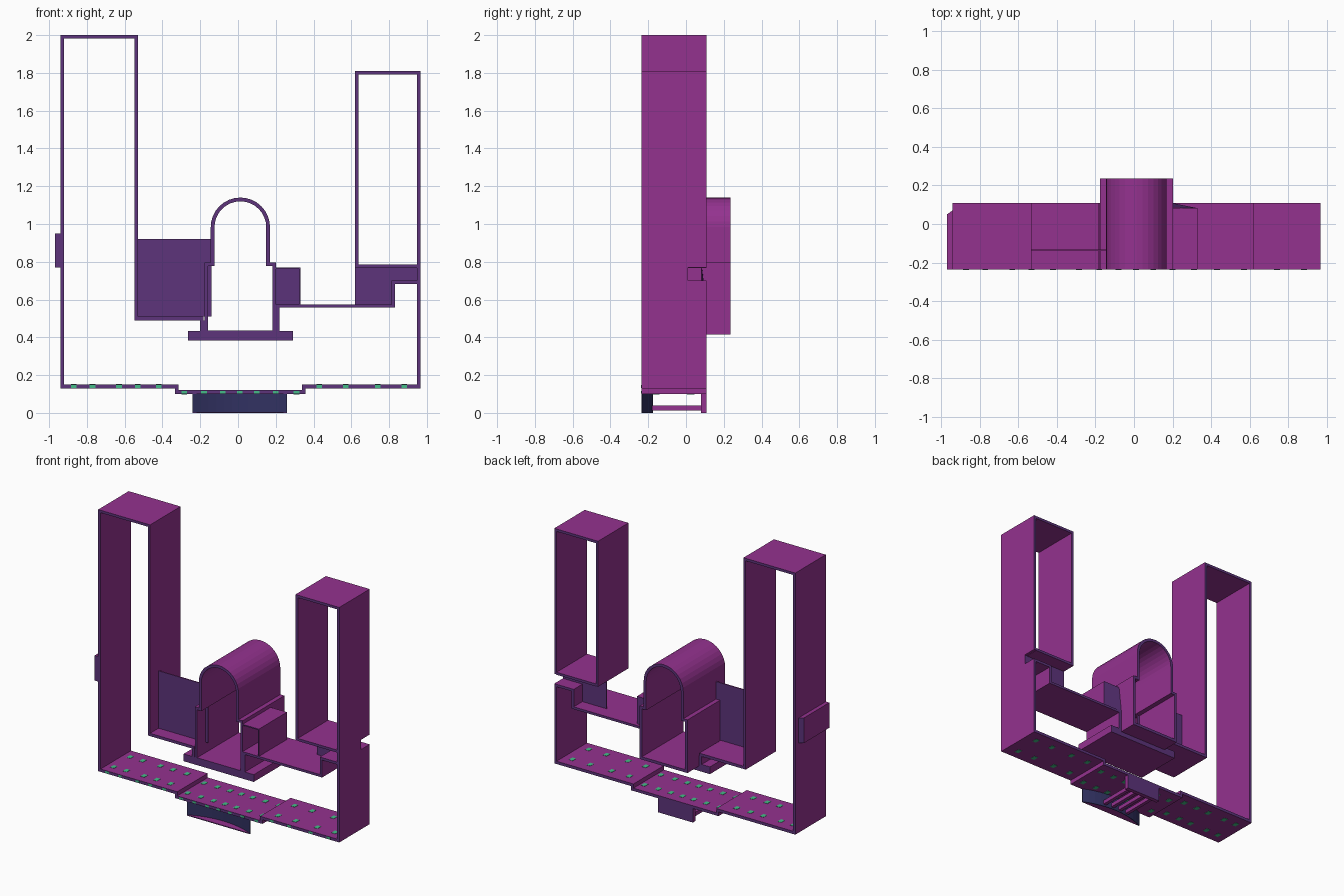
import bpy, bmesh, math

if "Cube" in bpy.data.objects:
    bpy.data.objects.remove(bpy.data.objects["Cube"])

F, B = -0.236, 0.108      # front and back of the main shell
T = 0.018                 # wall thickness


def mat(name, c):
    m = bpy.data.materials.new(name)
    m.diffuse_color = (*c, 1)
    m.use_nodes = True
    m.node_tree.nodes["Principled BSDF"].inputs["Base Color"].default_value = m.diffuse_color
    return m


MAGENTA = mat("magenta", (0.296, 0.032, 0.275))
PURPLE = mat("dark purple", (0.109, 0.033, 0.198))
NAVY = mat("navy", (0.031, 0.031, 0.12))
TEAL = mat("teal green", (0.06, 0.5, 0.25))


def finish(name, bm, mats=None):
    """Faces pointing to front or back are purple, all others magenta."""
    me = bpy.data.meshes.new(name)
    bm.normal_update()
    for m in mats or (MAGENTA, PURPLE):
        me.materials.append(m)
    if not mats:
        for f in bm.faces:
            f.material_index = int(abs(f.normal.y) > 0.7)
    bm.to_mesh(me)
    bm.free()
    ob = bpy.data.objects.new(name, me)
    bpy.context.collection.objects.link(ob)
    return ob


def prism(bm, a, b):
    """Solid between two matching closed loops of points."""
    va = [bm.verts.new(p) for p in a]
    vb = [bm.verts.new(p) for p in b]
    faces = [bm.faces.new(va), bm.faces.new(vb[::-1])]
    n = len(a)
    for i in range(n):
        j = (i + 1) % n
        faces.append(bm.faces.new((va[j], va[i], vb[i], vb[j])))
    bmesh.ops.recalc_face_normals(bm, faces=faces)


def boxes(name, items, mats=None):
    """items: (x0, x1, z0, z1[, y0, y1])"""
    bm = bmesh.new()
    for it in items:
        x0, x1, z0, z1 = it[:4]
        y0, y1 = it[4:] if len(it) > 4 else (F, B)
        rect = ((x0, z0), (x1, z0), (x1, z1), (x0, z1))
        prism(bm, [(x, y0, z) for x, z in rect], [(x, y1, z) for x, z in rect])
    return finish(name, bm, mats)


# Left tower: outer wall, roof, inner wall, side floor
boxes("left_tower", [
    (-0.94, -0.94 + T, 0.13, 2.0),
    (-0.94 + T, -0.53 - T, 2.0 - T, 2.0),
    (-0.53 - T, -0.53, 0.49, 2.0),
])
boxes("left_side_floor", [(-0.53, -0.182, 0.49, 0.51), (-0.2, -0.178, 0.43, 0.49)])
boxes("left_panel", [(-0.53, -0.14, 0.51, 0.92, -0.14, -0.132)])

# Ledge on the outer left wall, with a slanted back end
bm = bmesh.new()
plan = ((-0.968, F), (-0.94, F), (-0.94, 0.07), (-0.968, 0.05))
prism(bm, [(x, y, 0.77) for x, y in plan], [(x, y, 0.95) for x, y in plan])
finish("left_ledge", bm)

# Right tower with a notch in its outer wall
boxes("right_tower", [
    (0.966 - T, 0.966, 0.13, 0.70),
    (0.966 - T, 0.966, 0.70, 0.77, F, 0.01),
    (0.966 - T, 0.966, 0.77, 1.81),
    (0.62 + T, 0.966 - T, 1.81 - T, 1.81),
    (0.62, 0.62 + T, 0.77, 1.81),
    (0.62 + T, 0.966 - T, 0.768, 0.786),
])
boxes("right_side_floor", [
    (0.20, 0.22, 0.43, 0.575),
    (0.22, 0.83, 0.558, 0.575),
    (0.812, 0.83, 0.575, 0.70),
    (0.83, 0.966 - T, 0.682, 0.70),
])
boxes("right_panel", [(0.62, 0.815, 0.575, 0.77, 0.004, 0.01),
                      (0.815, 0.95, 0.70, 0.77, 0.004, 0.01)])

# Open-fronted side box next to the hall
boxes("side_box", [(0.20, 0.33, 0.762, 0.77, F, 0.082),
                   (0.322, 0.33, 0.575, 0.762, F, 0.082)])
bm = bmesh.new()
q = [(0.20, 0.108, 0.575), (0.33, 0.082, 0.575), (0.33, 0.082, 0.765), (0.20, 0.085, 0.765)]
bm.faces.new([bm.verts.new(p) for p in q])
finish("side_box_back", bm)

# Arched hall: closed tube profile, open at both ends
CX, R, ZS, N = 0.0125, 0.157, 0.983, 16


def hall_loop(r, hw, zs, zb):
    pts = [(CX - hw, zb), (CX - hw, zs), (CX - r, zs)]
    pts += [(CX - r * math.cos(math.pi * i / N), ZS + r * math.sin(math.pi * i / N))
            for i in range(N + 1)]
    return pts + [(CX + r, zs), (CX + hw, zs), (CX + hw, zb)]


outer = hall_loop(R, 0.189, 0.795, 0.415)
inner = hall_loop(R - 0.02, 0.171, 0.777, 0.435)
bm = bmesh.new()
rings = [[bm.verts.new((x, y, z)) for x, z in lp]
         for lp, y in ((outer, F), (outer, 0.236), (inner, 0.236), (inner, F))]
n = len(outer)
for k in range(4):
    a, b = rings[k], rings[(k + 1) % 4]
    for i in range(n):
        j = (i + 1) % n
        bm.faces.new((a[i], a[j], b[j], b[i]))
bmesh.ops.recalc_face_normals(bm, faces=bm.faces[:])
finish("arched_hall", bm)
boxes("hall_base", [(-0.265, 0.29, 0.382, 0.434, F, B)])

# Stepped ground floor
boxes("ground_floor", [
    (-0.94 + T, -0.315, 0.13, 0.15),
    (-0.333, -0.315, 0.10, 0.13),
    (-0.315, 0.34, 0.10, 0.12),
    (0.34, 0.358, 0.10, 0.15),
    (0.358, 0.966 - T, 0.13, 0.15),
])

# Teal floor lights in two rows, with small ends on the front edge
high = (-0.87, -0.77, -0.63, -0.53, -0.42, 0.43, 0.57, 0.74, 0.88)
low = (-0.285, -0.18, -0.08, 0.01, 0.1, 0.2, 0.31)
lights = []
for xs, z in ((high, 0.13), (low, 0.10)):
    for x in xs:
        for y in (-0.16, 0.025):
            lights.append((x - 0.015, x + 0.015, z - 0.002, z + 0.022, y - 0.02, y + 0.02))
        lights.append((x - 0.015, x + 0.015, z + 0.003, z + 0.017, F - 0.001, F + 0.002))
boxes("floor_lights", lights, (TEAL,))

# Curved front support: hollow bow, ends forward and middle back
arc = [(0.01 + 0.25 * t / 6, F + 0.056 * (1 - (t / 6) ** 2)) for t in range(-6, 7)]
back = [(x, y + 0.006) for x, y in arc][::-1]
bm = bmesh.new()
for i in range(len(arc) - 1):
    (x0, y0), (x1, y1) = arc[i], arc[i + 1]
    seg = ((x0, y0), (x1, y1), (x1, y1 + 0.006), (x0, y0 + 0.006))
    prism(bm, [(x, y, 0) for x, y in seg], [(x, y, 0.10) for x, y in seg])
finish("curved_support", bm, (NAVY,))
bm = bmesh.new()
prism(bm, [(x, y, 0) for x, y in arc], [(x, y, 0.006) for x, y in arc])
finish("support_sill", bm)

# Back support and the bars joining it to the front
boxes("back_support", [(-0.13, 0.145, 0, 0.10, 0.08, B)])
boxes("support_bars", [(x - 0.012, x + 0.012, 0.012, 0.04, -0.18, 0.08)
                       for x in (-0.09, -0.025, 0.04, 0.105)])
